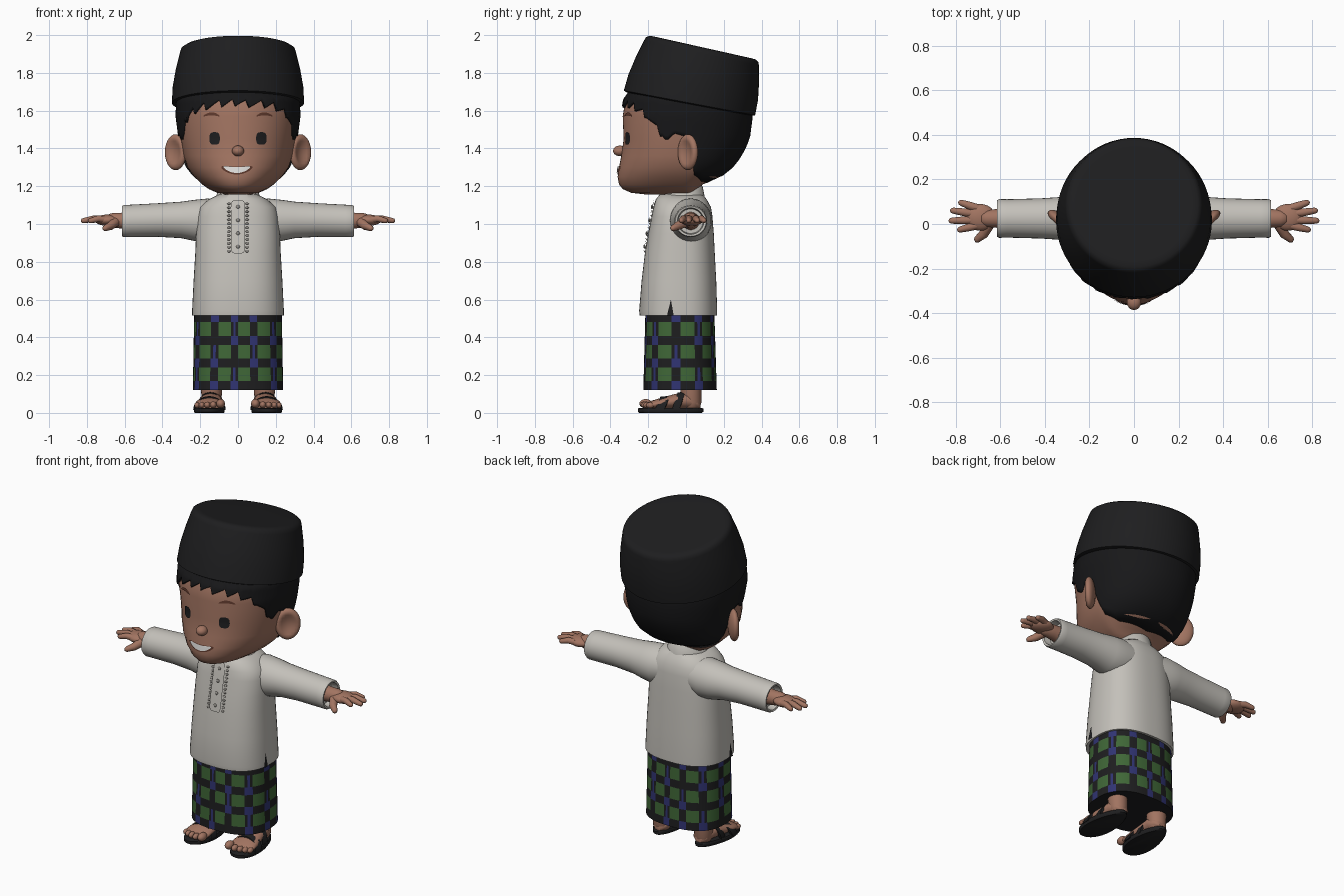
import bpy, bmesh, math
from mathutils import Vector, Matrix

if "Cube" in bpy.data.objects:
    bpy.data.objects.remove(bpy.data.objects["Cube"])

def material(name, r, g, b):
    m = bpy.data.materials.new(name)
    m.diffuse_color = (r, g, b, 1)
    m.use_nodes = True
    m.node_tree.nodes["Principled BSDF"].inputs["Base Color"].default_value = m.diffuse_color
    return m

SKIN = material("skin", .36, .175, .12)
BLACK = material("black cloth", .013, .013, .014)
HAIR = material("black hair", .009, .009, .010)
SHIRT = material("off white", .55, .53, .49)
GREEN = material("green", .05, .135, .038)
BLUE = material("blue", .03, .034, .17)
TEETH = material("teeth white", .75, .74, .72)
BROWN = material("dark brown", .11, .04, .025)
GREY = material("stitch grey", .3, .285, .26)

def finish(bm, name, mats, mirror=False, angle=45):
    bmesh.ops.recalc_face_normals(bm, faces=bm.faces[:])
    me = bpy.data.meshes.new(name)
    bm.to_mesh(me)
    bm.free()
    ob = bpy.data.objects.new(name, me)
    bpy.context.collection.objects.link(ob)
    for m in mats:
        me.materials.append(m)
    bpy.ops.object.select_all(action='DESELECT')
    ob.select_set(True)
    bpy.context.view_layer.objects.active = ob
    bpy.ops.object.shade_smooth_by_angle(angle=math.radians(angle))
    if mirror:
        ob.modifiers.new("mirror", 'MIRROR')
    return ob

def add_loft(bm, rings, closed=True, caps=True, rule=None):
    rows = [[bm.verts.new(p) for p in r] for r in rings]
    n = len(rows[0])
    for k in range(len(rows) - 1):
        for i in range(n if closed else n - 1):
            j = (i + 1) % n
            f = bm.faces.new((rows[k][i], rows[k][j], rows[k + 1][j], rows[k + 1][i]))
            if rule:
                f.material_index = rule(k, i)
    if caps:
        bm.faces.new(rows[0][::-1])
        bm.faces.new(rows[-1])

def add_tube(bm, pts, radii, seg=12):
    pts = [Vector(p) for p in pts]
    d = (pts[-1] - pts[0]).normalized()
    pts.append(pts[-1] + d * radii[-1] * .6)    # rounded tip
    pts.append(pts[-2] + d * radii[-1])
    radii = list(radii) + [radii[-1] * .8, radii[-1] * .25]
    u = d.orthogonal().normalized()
    v = d.cross(u)
    add_loft(bm, [[p + r * (u * math.cos(a) + v * math.sin(a))
                   for a in (2 * math.pi * i / seg for i in range(seg))]
                  for p, r in zip(pts, radii)])

def add_ball(bm, c, r, rot=None):
    m = Matrix.Translation(c) @ (rot or Matrix()) @ Matrix.Diagonal((*r, 1))
    return bmesh.ops.create_uvsphere(bm, u_segments=24, v_segments=14, radius=1, matrix=m)

# Profiles: rows of (z, front y, back y, half width)
def sample(table, z):
    if z <= table[0][0]:
        return table[0][1:]
    for a, b in zip(table, table[1:]):
        if z <= b[0]:
            t = (z - a[0]) / (b[0] - a[0])
            return [p + (q - p) * t for p, q in zip(a[1:], b[1:])]
    return table[-1][1:]

def surf(prof, t, z, yc, n, grow=1):
    yf, yb, rx = sample(prof, z)
    s, c = math.sin(t), math.cos(t)
    ry = yc - yf if c > 0 else yb - yc
    r = grow / (abs(s / rx) ** n + abs(c / ry) ** n) ** (1 / n)
    return (r * s, yc - r * c, z)

def front_y(prof, x, z, yc, n):
    yf, yb, rx = sample(prof, z)
    return yc - (yc - yf) * max(0, 1 - abs(x / rx) ** n) ** (1 / n)

def body(name, prof, zs, yc, n, mats, seg=64, rule=None):
    bm = bmesh.new()
    add_loft(bm, [[surf(prof, 2 * math.pi * i / seg, z, yc, n) for i in range(seg)] for z in zs], rule=rule)
    return finish(bm, name, mats)

HEAD = [(1.155, -.20, .02, .06), (1.165, -.29, .04, .11), (1.185, -.335, .06, .155),
        (1.21, -.355, .09, .19), (1.25, -.362, .18, .232), (1.30, -.355, .24, .268),
        (1.36, -.343, .285, .288), (1.45, -.33, .325, .303), (1.57, -.335, .34, .318),
        (1.66, -.32, .33, .315), (1.75, -.26, .3, .27)]
TORSO = [(.515, -.245, .165, .243), (.54, -.248, .165, .243), (.70, -.235, .16, .235),
         (.85, -.217, .152, .226), (.95, -.20, .147, .222), (1.04, -.182, .14, .215),
         (1.09, -.172, .132, .20), (1.13, -.16, .11, .155), (1.155, -.14, .09, .105)]
SARONG = [(.12, -.226, .163, .239), (.53, -.215, .15, .232)]

# Head
body("head", HEAD, [r[0] for r in HEAD], 0, 2.1, [SKIN])

# Hair shell with jagged fringe, sideburns and rounded nape
LINE = [(0, 1.645), (.6, 1.625), (.9, 1.58), (1.08, 1.5), (1.24, 1.44), (1.38, 1.48),
        (1.6, 1.46), (1.74, 1.26), (2.0, 1.225), (3.15, 1.215)]
def hairline(t):
    z = sample(LINE, abs(t))[0]
    return z + (.05 * ((t * 4.3 + .3) % 1) - .025 if abs(t) < 1.15 else 0)
bm = bmesh.new()
angles = [2 * math.pi * i / 144 - math.pi for i in range(144)]
add_loft(bm, [[surf(HEAD, t, hairline(t) + (1.72 - hairline(t)) * k / 12, 0, 2.1, 1.04) for t in angles]
              for k in range(13)], caps=False)
hair = finish(bm, "hair", [HAIR])
sol = hair.modifiers.new("thickness", 'SOLIDIFY')
sol.thickness, sol.offset = .022, -1

# Tilted cap: rows of (fraction of height, radius)
bm = bmesh.new()
rings = []
for f, r in [(.02, .30), (0, .335), (.02, .35), (.3, .346), (.6, .33), (.9, .308), (.96, .302), (.995, .286), (1.0, .26), (1.0, .1)]:
    tilt = math.radians(10.6 + 2 * f)
    cy, cz = .017 + .072 * f, 1.635 + .3 * f
    rings.append([(r * math.cos(a), cy + r * 1.01 * math.sin(a) * math.cos(tilt),
                   cz - r * 1.01 * math.sin(a) * math.sin(tilt))
                  for a in (2 * math.pi * i / 64 for i in range(64))])
add_loft(bm, rings)
finish(bm, "cap", [BLACK])

# Ears: dished ovals turned outward
bm = bmesh.new()
add_ball(bm, (0, 0, 0), (.072, .032, .095))
for v in bm.verts:
    d = (v.co.x / .072) ** 2 + (v.co.z / .095) ** 2
    if v.co.y < 0 and d < .6:
        v.co.y += .03 * (1 - d / .6)
bmesh.ops.transform(bm, verts=bm.verts[:], matrix=Matrix.Translation((.33, .01, 1.38)) @ Matrix.Rotation(math.radians(42), 4, 'Z'))
finish(bm, "ears", [SKIN], True, 80)

# Nose
bm = bmesh.new()
add_ball(bm, (0, -.35, 1.387), (.032, .036, .028))
finish(bm, "nose", [SKIN])

# Plates that follow a front surface; bend lifts the ends, taper thins them
def plate(name, prof, yc, n, cx, cz, w, h, mat, mirror=False, bend=0, power=2, lift=.005, taper=1):
    bm = bmesh.new()
    rows = []
    for k in range(9):
        row = []
        for i in range(17):
            u = math.sin(math.pi * (i / 16 - .5))
            x = cx + u * w / 2
            half = h / 2 * max(.02, 1 - taper * abs(u) ** power) ** (1 / power)
            z = cz + bend * u * u + half * (k / 4 - 1)
            row.append((x, front_y(prof, x, z, yc, n) - lift, z))
        rows.append(row)
    add_loft(bm, rows, closed=False, caps=False)
    return finish(bm, name, [mat], mirror)

plate("eyes", HEAD, 0, 2.1, .124, 1.453, .055, .066, BLACK, True, power=3)
plate("eyebrows", HEAD, 0, 2.1, .14, 1.583, .085, .016, BROWN, True, bend=-.012)
plate("lips", HEAD, 0, 2.1, -.006, 1.283, .165, .042, BROWN, bend=.018, lift=.004)
plate("teeth", HEAD, 0, 2.1, -.006, 1.286, .14, .032, TEETH, bend=.016, lift=.008)

# Neck and collar
def rounds(rows, seg=40):
    return [[(rx * math.sin(a), cy - ry * math.cos(a), z - slope * math.cos(a))
             for a in (2 * math.pi * i / seg for i in range(seg))] for cy, z, rx, ry, slope in rows]
bm = bmesh.new()
add_loft(bm, rounds([(-.03, 1.05, .085, .09, 0), (-.03, 1.23, .085, .085, 0)]))
finish(bm, "neck", [SKIN])
bm = bmesh.new()
add_loft(bm, rounds([(-.03, 1.12, .125, .13, .02), (-.03, 1.17, .108, .118, .028),
                     (-.03, 1.178, .1, .11, .028), (-.03, 1.12, .095, .1, .02)]), caps=False)
finish(bm, "collar", [SHIRT])

# Shirt body
body("shirt_body", TORSO, [r[0] for r in TORSO], -.03, 2.5, [SHIRT])
plate("placket", TORSO, -.03, 2.5, 0, .985, .075, .28, SHIRT, power=8, lift=.009)
bm = bmesh.new()
for k in range(13):
    z = .855 + k * .021
    add_ball(bm, (.048, front_y(TORSO, .048, z, -.03, 2.5), z), (.009, .007, .006))
finish(bm, "stitch_rows", [GREY], True)
bm = bmesh.new()
for z in (.88, .95, 1.02, 1.09):
    add_ball(bm, (0, front_y(TORSO, 0, z, -.03, 2.5) - .008, z), (.01, .006, .01))
finish(bm, "buttons", [GREY])

# Side slits in the shirt hem
bm = bmesh.new()
bm.faces.new([bm.verts.new(p) for p in ((.2475, -.10, .516), (.2475, -.065, .516), (.243, -.08, .60))])
finish(bm, "side_slits", [BLACK], True)

# Sleeves: rows of (x, bottom z, top z, half depth)
bm = bmesh.new()
rings = []
for x, lo, hi, d in [(.06, .93, 1.12, .10), (.16, .90, 1.135, .112), (.23, .91, 1.128, .108), (.30, .925, 1.118, .098),
                     (.42, .932, 1.11, .09), (.57, .93, 1.102, .086), (.605, .93, 1.10, .087),
                     (.615, .935, 1.095, .082), (.612, .945, 1.085, .07), (.57, .95, 1.08, .065)]:
    rings.append([(x, .025 + d * math.cos(a), (lo + hi) / 2 + (hi - lo) / 2 * math.sin(a))
                  for a in (2 * math.pi * i / 32 for i in range(32))])
add_loft(bm, rings)
finish(bm, "sleeves", [SHIRT], True)

# Hands
bm = bmesh.new()
add_tube(bm, [(.54, .025, 1.015), (.62, .025, 1.018), (.66, .025, 1.02)], [.05, .042, .04], 20)
add_ball(bm, (.69, .03, 1.02), (.068, .06, .03))
for base, tip in [((.70, .07), (.775, .095)), ((.71, .045), (.812, .06)),
                  ((.71, .018), (.818, .015)), ((.70, -.005), (.78, -.025))]:
    mid = [(a + b) / 2 for a, b in zip(base, tip)]
    add_tube(bm, [(*base, 1.022), (*mid, 1.028), (*tip, 1.018)], [.019, .018, .014])
add_tube(bm, [(.65, 0, 1.01), (.675, -.045, .99), (.702, -.068, .978)], [.026, .022, .016])
finish(bm, "hands", [SKIN], True)

# Checked sarong: colour from row and column
def checks(k, i):
    j, period = i % 8, i // 8
    if k % 5 < 2:
        return 2 if j >= 5 and (period + k // 5) % 4 else 0
    if j < 5:
        return 1
    return 2 if j == 6 and (period + k // 5) % 2 else 0
body("sarong", SARONG, [.12 + .024 * k for k in range(18)], -.03, 2.5, [BLACK, GREEN, BLUE], 96, checks)

# Legs and feet
bm = bmesh.new()
add_tube(bm, [(.14, .025, .30), (.14, .025, .13), (.14, .03, .055)], [.07, .056, .052], 24)
rings = []
for y, cx, w, top in [(.078, .138, .02, .06), (.06, .138, .045, .08), (.01, .14, .058, .11),
                      (-.06, .145, .062, .10), (-.13, .15, .075, .08), (-.19, .152, .078, .062), (-.205, .152, .06, .05)]:
    h = (top - .02) / 2
    rings.append([(cx + w * math.cos(a), y, .02 + h + h * math.sin(a))
                  for a in (2 * math.pi * i / 24 for i in range(24))])
add_loft(bm, rings)
for i, (x, y, r) in enumerate([(.092, -.213, .027), (.131, -.217, .02), (.163, -.212, .019), (.192, -.203, .018), (.217, -.19, .017)]):
    add_ball(bm, (x, y, .026 + r * .85), (r * .85, r * 1.25, r * .9))
finish(bm, "feet", [SKIN], True)

# Sandals: sole and two straps
bm = bmesh.new()
def sole(z, g):
    out = []
    for i in range(40):
        a = 2 * math.pi * i / 40
        y = math.cos(a)
        out.append((.15 - .008 * y + (.078 - .015 * y) * g * math.sin(a), -.082 + .17 * g * y, z))
    return out
add_loft(bm, [sole(0, .97), sole(.006, 1.02), sole(.022, 1.02), sole(.027, .98)])
for y0, y1, w, h, cx in [(-.165, -.115, .082, .07, .151), (-.075, -.035, .07, .092, .146)]:
    rings = []
    for i in range(17):
        a = math.pi * i / 16
        c, s = math.cos(a), math.sin(a)
        dy = .03 * s      # strap leans toward the ankle
        rings.append([(cx + (w - e) * c, y + dy, .016 + (h - e) * s)
                      for y, e in ((y0, 0), (y1, -.004), (y1, .01), (y0, .014))])
    add_loft(bm, rings)
finish(bm, "sandals", [BLACK], True)
